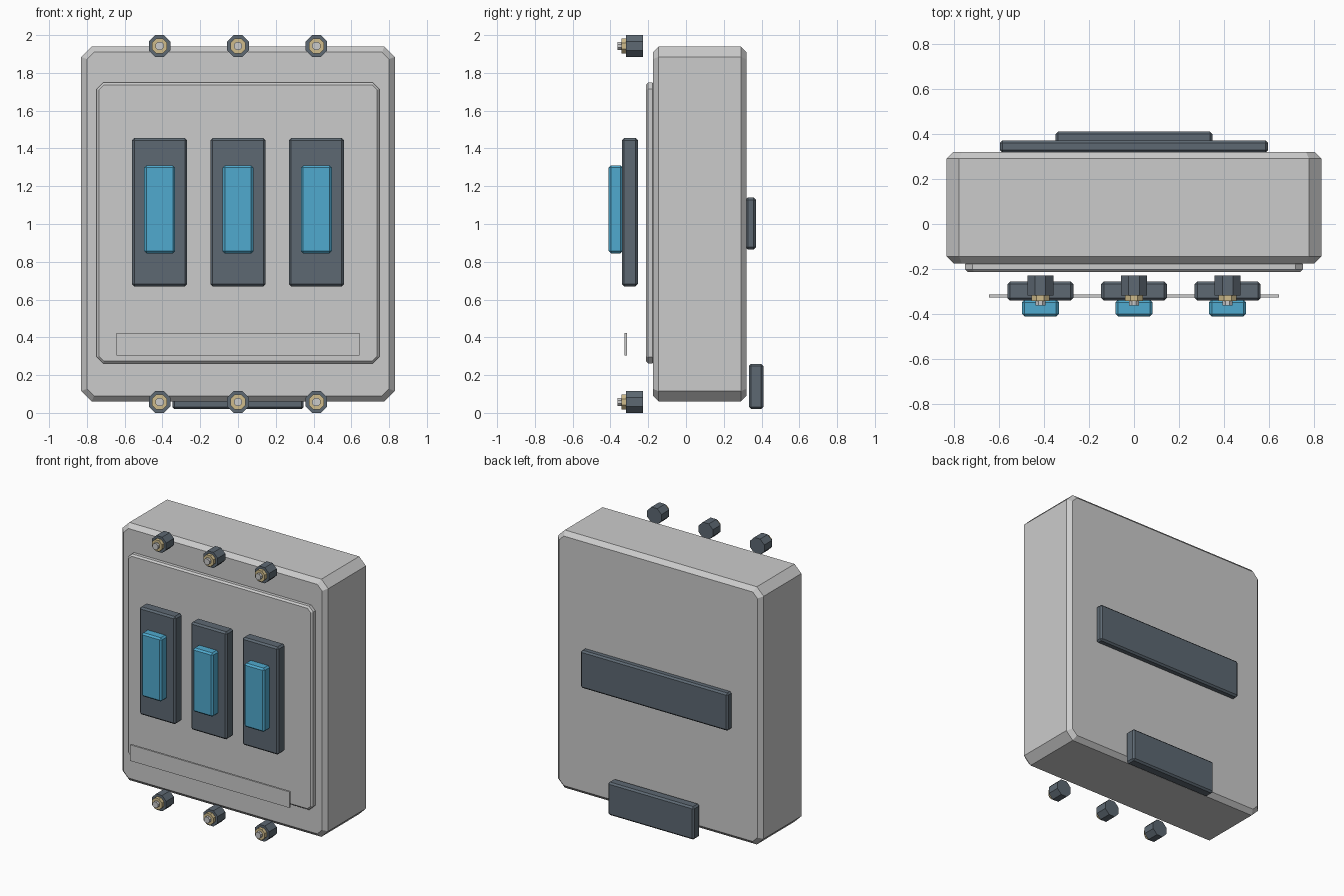
import bpy, bmesh
from math import pi, sqrt

if "Cube" in bpy.data.objects:
    bpy.data.objects.remove(bpy.data.objects["Cube"])


def material(name, rgb):
    m = bpy.data.materials.new(name)
    m.diffuse_color = (*rgb, 1)
    m.use_nodes = True
    m.node_tree.nodes["Principled BSDF"].inputs["Base Color"].default_value = m.diffuse_color
    return m


DARK = material("dark_plastic", (0.11, 0.14, 0.17))
BLUE = material("blue_plastic", (0.08, 0.40, 0.62))
BRASS = material("brass", (0.62, 0.50, 0.26))


def finish(bm, name, mat=None):
    bmesh.ops.recalc_face_normals(bm, faces=bm.faces)
    me = bpy.data.meshes.new(name)
    bm.to_mesh(me)
    bm.free()
    ob = bpy.data.objects.new(name, me)
    bpy.context.collection.objects.link(ob)
    if mat:
        me.materials.append(mat)
    return ob


def slab(name, x, y, z, corner, rim):
    """Plate with cut corners in the front outline and chamfered front and back rims."""
    bm = bmesh.new()
    rings = []
    for yy, inset in ((y[0], rim), (y[0] + rim, 0), (y[1] - rim, 0), (y[1], rim)):
        c = corner - inset * (2 - sqrt(2))
        x0, x1 = x[0] + inset, x[1] - inset
        z0, z1 = z[0] + inset, z[1] - inset
        outline = [(x0 + c, z0), (x1 - c, z0), (x1, z0 + c), (x1, z1 - c),
                   (x1 - c, z1), (x0 + c, z1), (x0, z1 - c), (x0, z0 + c)]
        rings.append([bm.verts.new((px, yy, pz)) for px, pz in outline])
    for a, b in zip(rings, rings[1:]):
        for i in range(8):
            j = (i + 1) % 8
            bm.faces.new((a[i], a[j], b[j], b[i]))
    bm.faces.new(rings[0])
    bm.faces.new(rings[-1])
    return finish(bm, name)


def box(name, x, y, z, mat=None, bevel=0.012):
    bm = bmesh.new()
    bmesh.ops.create_cube(bm, size=1)
    for v in bm.verts:
        v.co = [(a + b) / 2 + t * (b - a) for t, (a, b) in zip(v.co, (x, y, z))]
    ob = finish(bm, name, mat)
    if bevel:
        mod = ob.modifiers.new("edge_chamfer", 'BEVEL')
        mod.width = bevel
        mod.segments = 1
    return ob


def peg(name, x, z, y, flat_radius, mat=None):
    """Octagonal peg along y, with flats at top and bottom."""
    bpy.ops.mesh.primitive_cylinder_add(
        vertices=8, radius=flat_radius / 0.9239, depth=y[1] - y[0],
        location=(x, sum(y) / 2, z), rotation=(pi / 2, pi / 8, 0))
    ob = bpy.context.object
    ob.name = name
    if mat:
        ob.data.materials.append(mat)


# Housing and raised front cover
slab("housing", (-0.83, 0.83), (-0.175, 0.32), (0.06, 1.94), 0.055, 0.03)
slab("front_cover", (-0.748, 0.748), (-0.213, -0.165), (0.262, 1.748), 0.033, 0.012)

for i, x in enumerate((-0.415, 0, 0.415), 1):
    # Switch base and toggle
    box(f"switch_base_{i}", (x - 0.146, x + 0.146), (-0.34, -0.255), (0.67, 1.455), DARK)
    box(f"switch_toggle_{i}", (x - 0.082, x + 0.082), (-0.41, -0.335), (0.845, 1.31), BLUE)
    # Terminals above and below
    for row, z in (("lower", 0.0575), ("upper", 1.9425)):
        peg(f"{row}_terminal_body_{i}", x, z, (-0.317, -0.228), 0.0575, DARK)
        peg(f"{row}_terminal_collar_{i}", x, z, (-0.342, -0.312), 0.04, BRASS)
        peg(f"{row}_terminal_screw_{i}", x, z, (-0.362, -0.337), 0.022)

# Blank label plate
box("label_plate", (-0.643, 0.643), (-0.326, -0.312), (0.305, 0.422), bevel=0)

# Back mounting rail and clip
box("mounting_rail", (-0.595, 0.595), (0.315, 0.37), (0.865, 1.14), DARK)
box("mounting_clip", (-0.348, 0.348), (0.333, 0.41), (0.02, 0.26), DARK)
